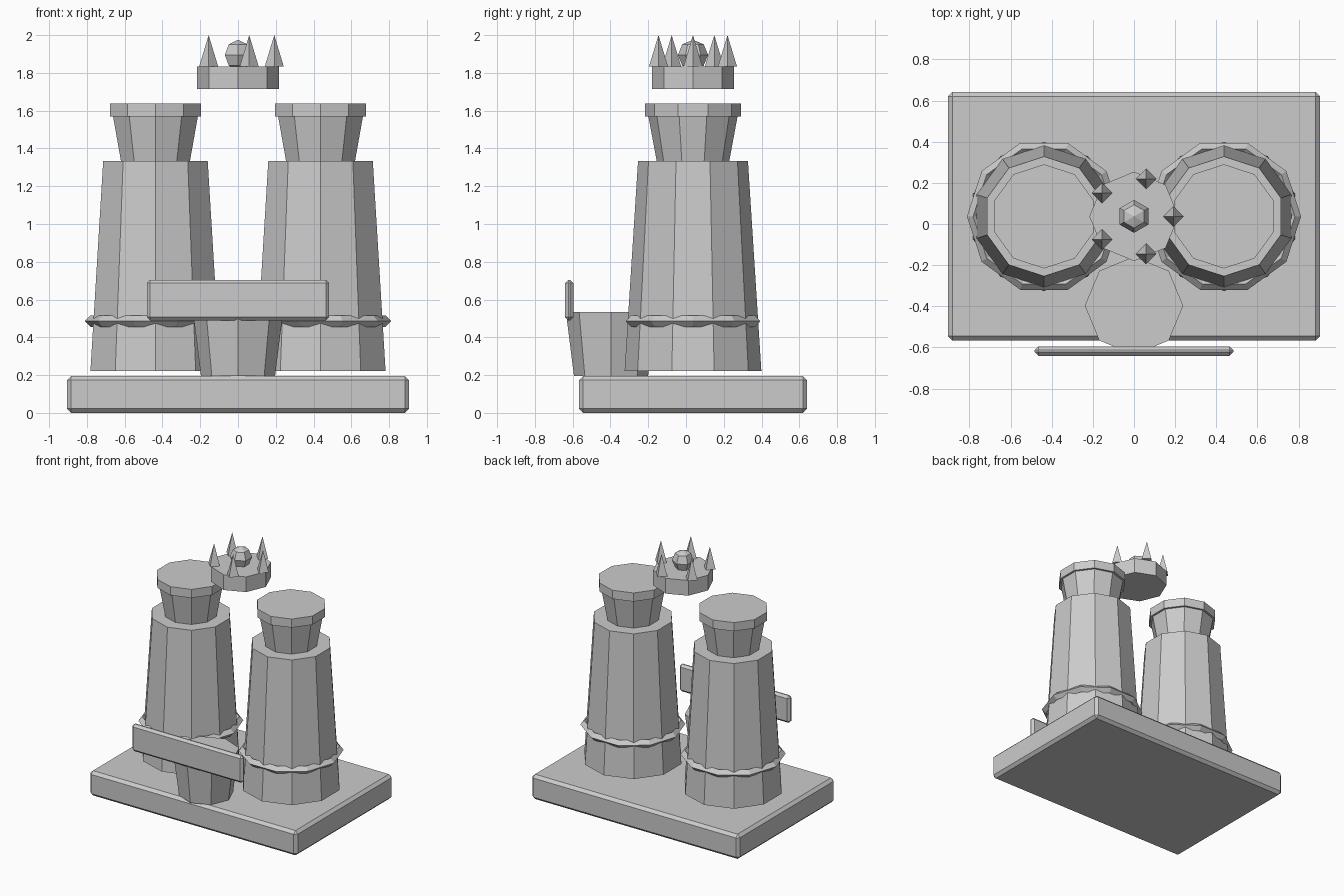
import bpy, bmesh, math
from mathutils import Matrix, Vector

cube = bpy.data.objects.get("Cube")
if cube:
    bpy.data.objects.remove(cube, do_unlink=True)

grey = bpy.data.materials.new("stone_grey")
grey.use_nodes = True
colour = (0.6, 0.6, 0.6, 1)
grey.diffuse_color = colour
grey.node_tree.nodes["Principled BSDF"].inputs["Base Color"].default_value = colour

CENTRE_Y = 0.037


def add_object(name, bm, location):
    bmesh.ops.recalc_face_normals(bm, faces=bm.faces)
    mesh = bpy.data.meshes.new(name)
    bm.to_mesh(mesh)
    bm.free()
    mesh.materials.append(grey)
    obj = bpy.data.objects.new(name, mesh)
    obj.location = location
    bpy.context.collection.objects.link(obj)
    return obj


def frustum(name, sides, r_low, r_high, z_low, z_high, x, y):
    """Faceted column with a corner facing +y."""
    bm = bmesh.new()
    bmesh.ops.create_cone(bm, cap_ends=True, segments=sides, radius1=r_low,
                          radius2=r_high, depth=z_high - z_low)
    first = max(bm.verts, key=lambda v: v.co.y).co
    turn = math.pi / 2 - math.atan2(first.y, first.x)
    bmesh.ops.rotate(bm, verts=bm.verts, cent=(0, 0, 0), matrix=Matrix.Rotation(turn, 3, 'Z'))
    return add_object(name, bm, (x, y, (z_low + z_high) / 2))


def ring(name, sides, major, minor, location):
    """Torus with a diamond section and a corner facing +x."""
    bm = bmesh.new()
    loops = []
    for i in range(sides):
        turn = Matrix.Rotation(math.tau * i / sides, 3, 'Z')
        section = [(major + minor, 0, 0), (major, 0, minor),
                   (major - minor, 0, 0), (major, 0, -minor)]
        loops.append([bm.verts.new(turn @ Vector(p)) for p in section])
    for i in range(sides):
        a, b = loops[i], loops[(i + 1) % sides]
        for k in range(4):
            n = (k + 1) % 4
            bm.faces.new((a[k], b[k], b[n], a[n]))
    return add_object(name, bm, location)


def bevelled_box(name, size, location, width):
    bm = bmesh.new()
    bmesh.ops.create_cube(bm, size=1)
    bmesh.ops.scale(bm, vec=size, verts=bm.verts)
    bmesh.ops.bevel(bm, geom=bm.edges[:], offset=width, segments=1, affect='EDGES')
    return add_object(name, bm, location)


# Base slab and front sign
bevelled_box("base", (1.81, 1.208, 0.195), (0, CENTRE_Y, 0.0975), 0.022)
bevelled_box("front_sign", (0.966, 0.045, 0.215), (0, -0.618, 0.597), 0.018)

# Pair of towers: body, band, neck and cap
for side, x in (("left", 0.437), ("right", -0.437)):
    frustum(side + "_body", 10, 0.362, 0.291, 0.222, 1.333, x, CENTRE_Y)
    ring(side + "_band", 10, 0.345, 0.03, (x, CENTRE_Y, 0.486))
    frustum(side + "_neck", 10, 0.192, 0.238, 1.333, 1.58, x, CENTRE_Y)
    frustum(side + "_cap", 10, 0.253, 0.253, 1.57, 1.638, x, CENTRE_Y)

# Flared cup at the front
frustum("front_cup", 8, 0.196, 0.239, 0.195, 0.535, 0, -0.397)

# Floating crown with five spikes
frustum("crown_band", 8, 0.217, 0.217, 1.715, 1.835, 0, CENTRE_Y)
for i in range(5):
    a = math.tau * i / 5
    frustum(f"crown_spike_{i + 1}", 4, 0.05, 0, 1.835, 2.0,
            0.192 * math.cos(a), CENTRE_Y + 0.192 * math.sin(a))

# Faceted jewel on the crown
bm = bmesh.new()
bmesh.ops.create_uvsphere(bm, u_segments=6, v_segments=4, radius=0.08)
first = max(bm.verts, key=lambda v: v.co.xy.length).co
turn = math.pi / 2 - math.atan2(first.y, first.x)
bmesh.ops.rotate(bm, verts=bm.verts, cent=(0, 0, 0), matrix=Matrix.Rotation(turn, 3, 'Z'))
add_object("crown_jewel", bm, (0, CENTRE_Y, 1.895))
